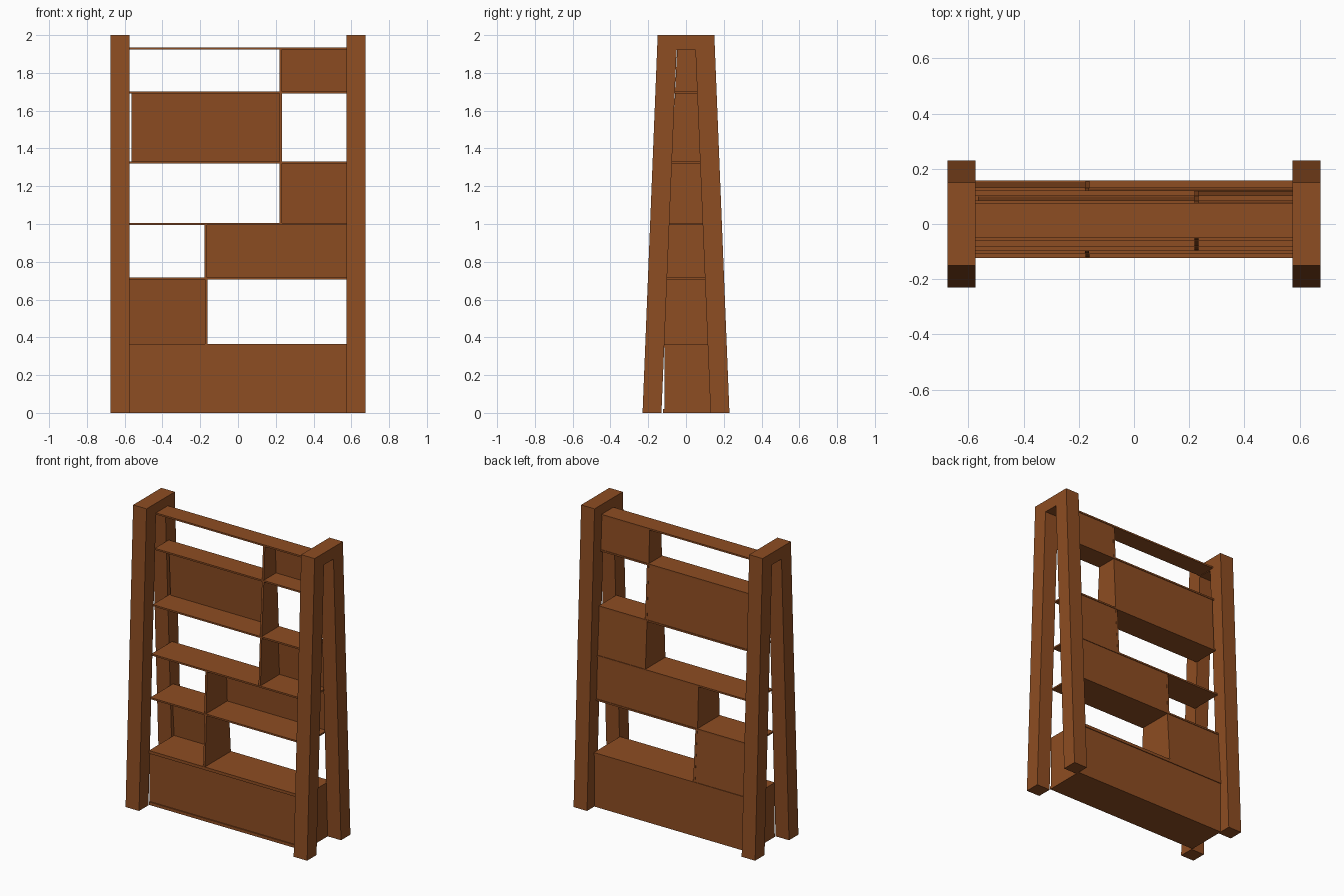
import bpy, bmesh

if "Cube" in bpy.data.objects:
    bpy.data.objects.remove(bpy.data.objects["Cube"])

wood = bpy.data.materials.new("warm brown wood")
wood.diffuse_color = (0.27, 0.074, 0.016, 1)
wood.use_nodes = True
wood.node_tree.nodes["Principled BSDF"].inputs["Base Color"].default_value = wood.diffuse_color


def prism(name, profile, x0, x1):
    """Extrude a (y, z) outline along x."""
    bm = bmesh.new()
    face = bm.faces.new([bm.verts.new((x0, y, z)) for y, z in profile])
    ext = bmesh.ops.extrude_face_region(bm, geom=[face])
    moved = [g for g in ext["geom"] if isinstance(g, bmesh.types.BMVert)]
    bmesh.ops.translate(bm, verts=moved, vec=(x1 - x0, 0, 0))
    bmesh.ops.recalc_face_normals(bm, faces=bm.faces)
    me = bpy.data.meshes.new(name)
    bm.to_mesh(me)
    bm.free()
    me.materials.append(wood)
    ob = bpy.data.objects.new(name, me)
    bpy.context.collection.objects.link(ob)
    return ob


def box(name, x0, x1, y0, y1, z0, z1):
    return prism(name, [(y0, z0), (y1, z0), (y1, z1), (y0, z1)], x0, x1)


# tapered side frames, open at the floor
half = [(0.23, 0), (0.15, 2), (-0.15, 2), (-0.23, 0),
        (-0.13, 0), (-0.05, 1.92), (0.05, 1.92), (0.13, 0)]
prism("right_frame", half, 0.575, 0.675)
prism("left_frame", half, -0.675, -0.575)

# shelves: bottom z, top z, front y, back y
W = 0.576
shelves = [(0.345, 0.365, -0.1225, 0.157), (0.705, 0.716, -0.108, 0.133),
           (0.994, 1.005, -0.097, 0.122), (1.32, 1.331, -0.083, 0.104),
           (1.69, 1.701, -0.061, 0.086), (1.924, 1.935, -0.05, 0.076)]
for i, (z0, z1, y0, y1) in enumerate(shelves):
    box(f"shelf_{i + 1}", -W, W, y0, y1, z0, z1)

# dividers and back panels between neighbouring shelves
dividers = [-0.168, -0.17, 0.226, 0.226, 0.226]
panels = [(-W, -0.17), (-0.17, W), (0.226, W), (-0.565, 0.226), (0.226, W)]
for i, (dx, (px0, px1)) in enumerate(zip(dividers, panels)):
    lo, hi = shelves[i], shelves[i + 1]
    z0, z1 = lo[1], hi[0]
    f0, f1 = lo[2] + 0.003, hi[2] + 0.003
    b0, b1 = lo[3] - 0.003, hi[3] - 0.003
    prism(f"divider_{i + 1}", [(f0, z0), (b0, z0), (b1, z1), (f1, z1)],
          dx - 0.007, dx + 0.007)
    prism(f"back_panel_{i + 1}",
          [(b0 - 0.011, z0), (b0 - 0.001, z0), (b1 - 0.001, z1), (b1 - 0.011, z1)],
          px0, px1)

# closed base cabinet on a thin plinth
box("base_cabinet", -W, W, -0.115, 0.152, 0.02, 0.345)
box("base_plate", -W, W, -0.1225, 0.152, 0, 0.02)
